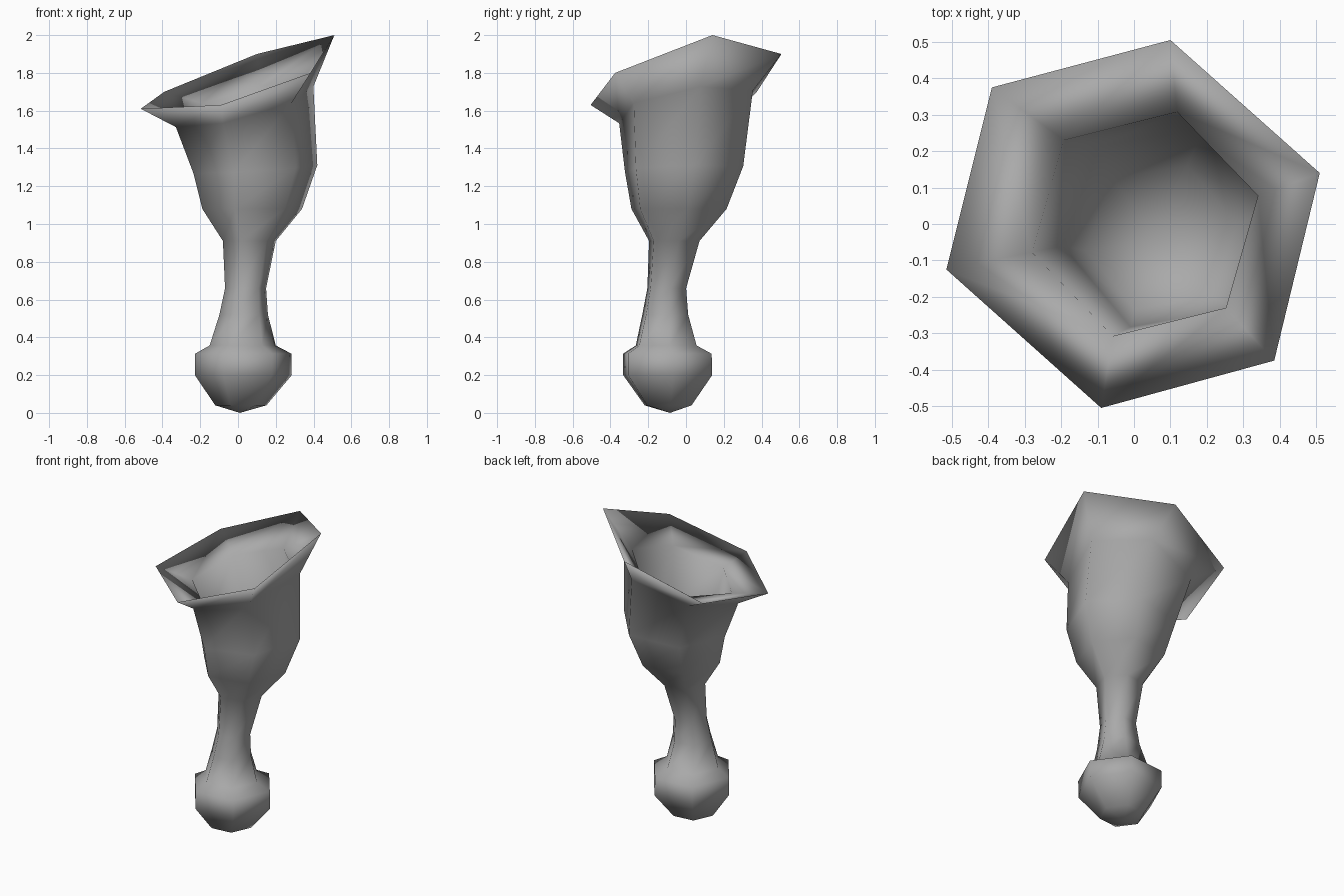
import bpy, bmesh, math

cube = bpy.data.objects.get("Cube")
if cube:
    bpy.data.objects.remove(cube, do_unlink=True)

SIDES = 6

# one plain stone colour
grey = bpy.data.materials.new("grey")
grey.use_nodes = True
grey.diffuse_color = (0.4, 0.4, 0.4, 1)
bsdf = next(n for n in grey.node_tree.nodes if n.type == 'BSDF_PRINCIPLED')
bsdf.inputs["Base Color"].default_value = (0.4, 0.4, 0.4, 1)

# rings: centre x, centre y, height, radius, turn in degrees, slope along x, slope along y
outside = [
    (0.015, -0.095, 0.04, 0.136, 6, 0, 0),        # rounded foot
    (0.028, -0.097, 0.20, 0.258, 6, 0, 0),
    (0.028, -0.099, 0.313, 0.257, 6, 0, 0),
    (0.025, -0.105, 0.357, 0.176, 6, 0, 0),       # stem
    (0.03, -0.11, 0.52, 0.13, 9, 0, 0),
    (0.04, -0.102, 0.66, 0.11, 9, 0, 0),
    (0.06, -0.062, 0.91, 0.142, 10, 0, 0),
    (0.075, -0.037, 1.08, 0.268, 10, 0, 0),       # cup wall
    (0.092, -0.01, 1.29, 0.333, 10, 0.06, 0.03),
    (0.035, 0, 1.62, 0.372, 12, 0.26, 0.16),
]
inside = [
    (0.03, 0, 1.66, 0.32, 14, 0.26, 0.16),        # inner lip and bowl
    (0.09, -0.01, 1.31, 0.29, 10, 0.06, 0.03),
    (0.075, -0.037, 1.11, 0.21, 10, 0, 0),
]
# flared, uneven rim corners, counter-clockwise from the tallest
rim = [(0.51, 0.14, 2.0), (0.10, 0.505, 1.90), (-0.39, 0.375, 1.70),
       (-0.515, -0.125, 1.61), (-0.09, -0.505, 1.63), (0.385, -0.375, 1.80)]


def add_ring(bm, cx, cy, z, r, turn, sx, sy):
    verts = []
    for k in range(SIDES):
        a = math.radians(turn) + k * math.tau / SIDES
        dx, dy = r * math.cos(a), r * math.sin(a)
        verts.append(bm.verts.new((cx + dx, cy + dy, z + sx * dx + sy * dy)))
    return verts


def cap(bm, ring, point):
    tip = bm.verts.new(point)
    for k in range(SIDES):
        bm.faces.new((tip, ring[k], ring[(k + 1) % SIDES]))


# loft the goblet up the outside, over the rim and down into the bowl
bm = bmesh.new()
rings = [add_ring(bm, *r) for r in outside]
rings.append([bm.verts.new(p) for p in rim])
rings += [add_ring(bm, *r) for r in inside]
for low, high in zip(rings, rings[1:]):
    for k in range(SIDES):
        n = (k + 1) % SIDES
        bm.faces.new((low[k], low[n], high[n], high[k]))
cap(bm, rings[0], (0.01, -0.085, 0))
cap(bm, rings[-1], (0.07, -0.045, 1.03))
bmesh.ops.recalc_face_normals(bm, faces=bm.faces)
for f in bm.faces:
    f.smooth = True

mesh = bpy.data.meshes.new("goblet")
bm.to_mesh(mesh)
bm.free()
mesh.materials.append(grey)
goblet = bpy.data.objects.new("goblet", mesh)
bpy.context.collection.objects.link(goblet)
